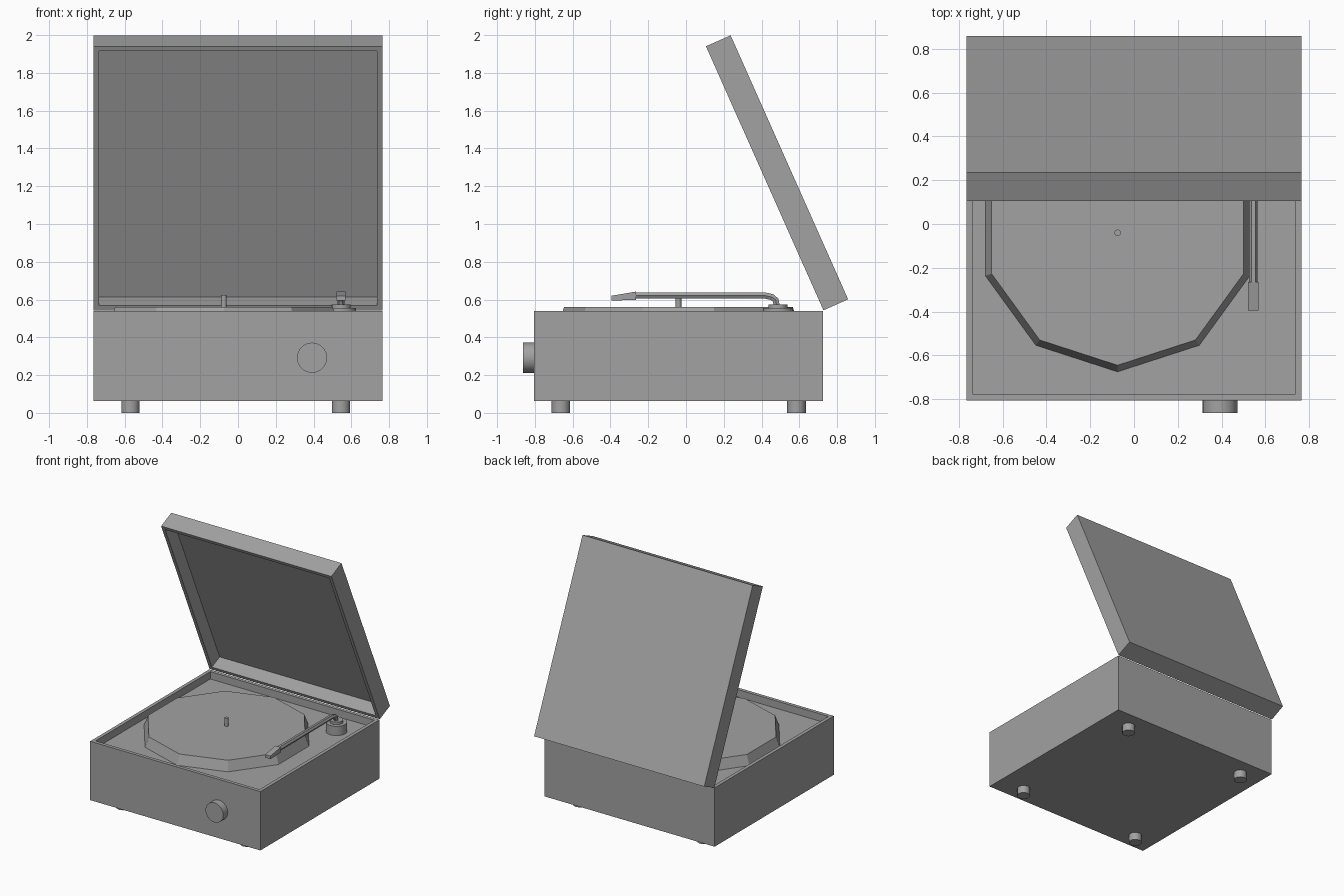
import bpy, bmesh, math
from mathutils import Matrix, Vector

old = bpy.data.objects.get("Cube")
if old:
    bpy.data.objects.remove(old)

GREY = (0.36, 0.36, 0.36, 1)
grey = bpy.data.materials.new("plain grey")
grey.use_nodes = True
grey.diffuse_color = GREY
grey.node_tree.nodes["Principled BSDF"].inputs["Base Color"].default_value = GREY


def finish(name, bm, smooth=False):
    bmesh.ops.recalc_face_normals(bm, faces=bm.faces)
    mesh = bpy.data.meshes.new(name)
    bm.to_mesh(mesh)
    bm.free()
    mesh.materials.append(grey)
    obj = bpy.data.objects.new(name, mesh)
    bpy.context.collection.objects.link(obj)
    if smooth:
        shade(obj)
    return obj


def shade(obj):
    bpy.ops.object.select_all(action="DESELECT")
    obj.select_set(True)
    bpy.context.view_layer.objects.active = obj
    bpy.ops.object.shade_smooth_by_angle(angle=math.radians(50))


def tray(name, size, wall, depth, location, tilt=0):
    """Box with a recess sunk into its local top face."""
    bm = bmesh.new()
    bmesh.ops.create_cube(bm, size=1, matrix=Matrix.Diagonal((*size, 1)))
    bm.normal_update()
    top = max(bm.faces, key=lambda f: f.normal.z)
    bmesh.ops.inset_region(bm, faces=[top], thickness=wall)
    floor = bmesh.ops.extrude_face_region(bm, geom=[top])["geom"]
    bmesh.ops.delete(bm, geom=[top], context="FACES")
    verts = [v for v in floor if isinstance(v, bmesh.types.BMVert)]
    bmesh.ops.translate(bm, verts=verts, vec=(0, 0, -depth))
    obj = finish(name, bm)
    obj.location = location
    obj.rotation_euler.x = tilt
    return obj


def disc(name, base, height, r1, r2, sides, turn=0, tilt=0, smooth=True):
    """Cylinder or cone standing on a base point."""
    bm = bmesh.new()
    place = (Matrix.Translation(Vector(base)) @ Matrix.Rotation(tilt, 4, "X")
             @ Matrix.Rotation(turn, 4, "Z") @ Matrix.Translation((0, 0, height / 2)))
    bmesh.ops.create_cone(bm, cap_ends=True, segments=sides, radius1=r1,
                          radius2=r2, depth=height, matrix=place)
    return finish(name, bm, smooth)


# Case and open lid
tray("case", (1.53, 1.53, 0.478), 0.04, 0.06, (0, -0.04, 0.301))
tray("lid", (1.53, 1.53, 0.143), 0.04, 0.11, (0, 0.482, 1.271), math.radians(114))

# Ten-sided platter with a spindle
disc("platter", (-0.075, -0.04, 0.48), 0.08, 0.635, 0.605, 10, smooth=False)
disc("spindle", (-0.075, -0.04, 0.56), 0.065, 0.015, 0.015, 10)

# Feet
for depth_name, y in (("front", -0.663), ("back", 0.585)):
    for side, x in (("right", -0.57), ("left", 0.545)):
        disc(f"{depth_name}_{side}_foot", (x, y, 0), 0.065, 0.05, 0.05, 10)

# Control knob
disc("control_knob", (0.392, -0.8, 0.292), 0.063, 0.08, 0.08, 20, tilt=math.pi / 2)

# Tonearm pivot
ARM_X = 0.545
disc("pivot_base", (ARM_X, 0.487, 0.48), 0.075, 0.08, 0.08, 16)
disc("pivot_collar", (ARM_X, 0.487, 0.555), 0.02, 0.05, 0.05, 16)

# Tonearm tube bending down into the pivot
curve = bpy.data.curves.new("tonearm", "CURVE")
curve.dimensions = "3D"
curve.bevel_depth = 0.019
curve.bevel_resolution = 1
curve.use_fill_caps = True
path = [(-0.28, 0.621), (0.42, 0.621), (0.455, 0.613), (0.475, 0.597), (0.48, 0.565)]
spline = curve.splines.new("POLY")
spline.points.add(len(path) - 1)
for point, (y, z) in zip(spline.points, path):
    point.co = (ARM_X, y, z, 1)
curve.materials.append(grey)
arm = bpy.data.objects.new("tonearm", curve)
bpy.context.collection.objects.link(arm)
bpy.ops.object.select_all(action="DESELECT")
arm.select_set(True)
bpy.context.view_layer.objects.active = arm
bpy.ops.object.convert(target="MESH")
shade(bpy.context.view_layer.objects.active)

# Wedge-shaped headshell
bm = bmesh.new()
profile = [(-0.395, 0.595), (-0.265, 0.598), (-0.265, 0.642), (-0.395, 0.62)]
side = bm.faces.new([bm.verts.new((ARM_X - 0.024, y, z)) for y, z in profile])
ext = bmesh.ops.extrude_face_region(bm, geom=[side])["geom"]
bmesh.ops.translate(bm, verts=[v for v in ext if isinstance(v, bmesh.types.BMVert)],
                    vec=(0.048, 0, 0))
finish("headshell", bm)
